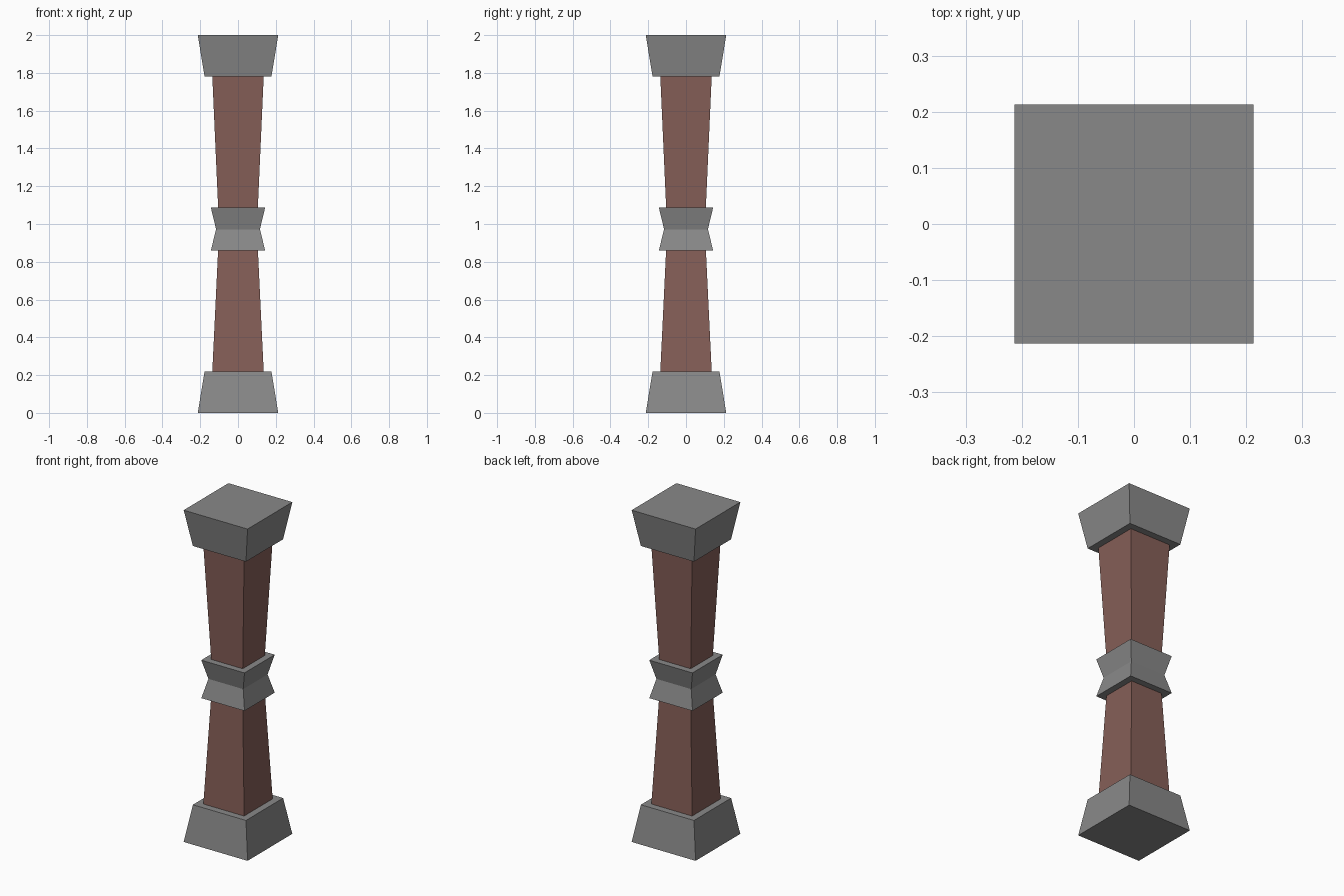
import bpy
import bmesh

if "Cube" in bpy.data.objects:
    bpy.data.objects.remove(bpy.data.objects["Cube"])


def make_material(name, color):
    mat = bpy.data.materials.new(name)
    mat.diffuse_color = (*color, 1)
    mat.use_nodes = True
    mat.node_tree.nodes["Principled BSDF"].inputs["Base Color"].default_value = mat.diffuse_color
    return mat


def square_loft(name, profile, material):
    """Stack square sections given as (z, half_width) and cap both ends."""
    bm = bmesh.new()
    corners = [(-1, -1), (1, -1), (1, 1), (-1, 1)]
    rings = [[bm.verts.new((sx * h, sy * h, z)) for sx, sy in corners]
             for z, h in profile]
    bm.faces.new(rings[0][::-1])
    bm.faces.new(rings[-1])
    for low, high in zip(rings, rings[1:]):
        for i in range(4):
            j = (i + 1) % 4
            bm.faces.new((low[i], low[j], high[j], high[i]))
    mesh = bpy.data.meshes.new(name)
    bm.to_mesh(mesh)
    bm.free()
    mesh.materials.append(material)
    obj = bpy.data.objects.new(name, mesh)
    bpy.context.collection.objects.link(obj)
    return obj


brick = make_material("red_brown", (0.238, 0.115, 0.097))
stone = make_material("dark_grey", (0.25, 0.25, 0.25))

# Tapered foot and flared head
square_loft("base", [(0, 0.213), (0.22, 0.177)], stone)
square_loft("capital", [(1.78, 0.177), (2.0, 0.213)], stone)

# Shaft narrowing to a waist, ending against the base and capital
square_loft("shaft", [(0.22, 0.136), (0.972, 0.1), (1.78, 0.136)], brick)

# Pinched collar around the waist
square_loft("collar", [(0.859, 0.144), (0.972, 0.116), (1.088, 0.144)], stone)
